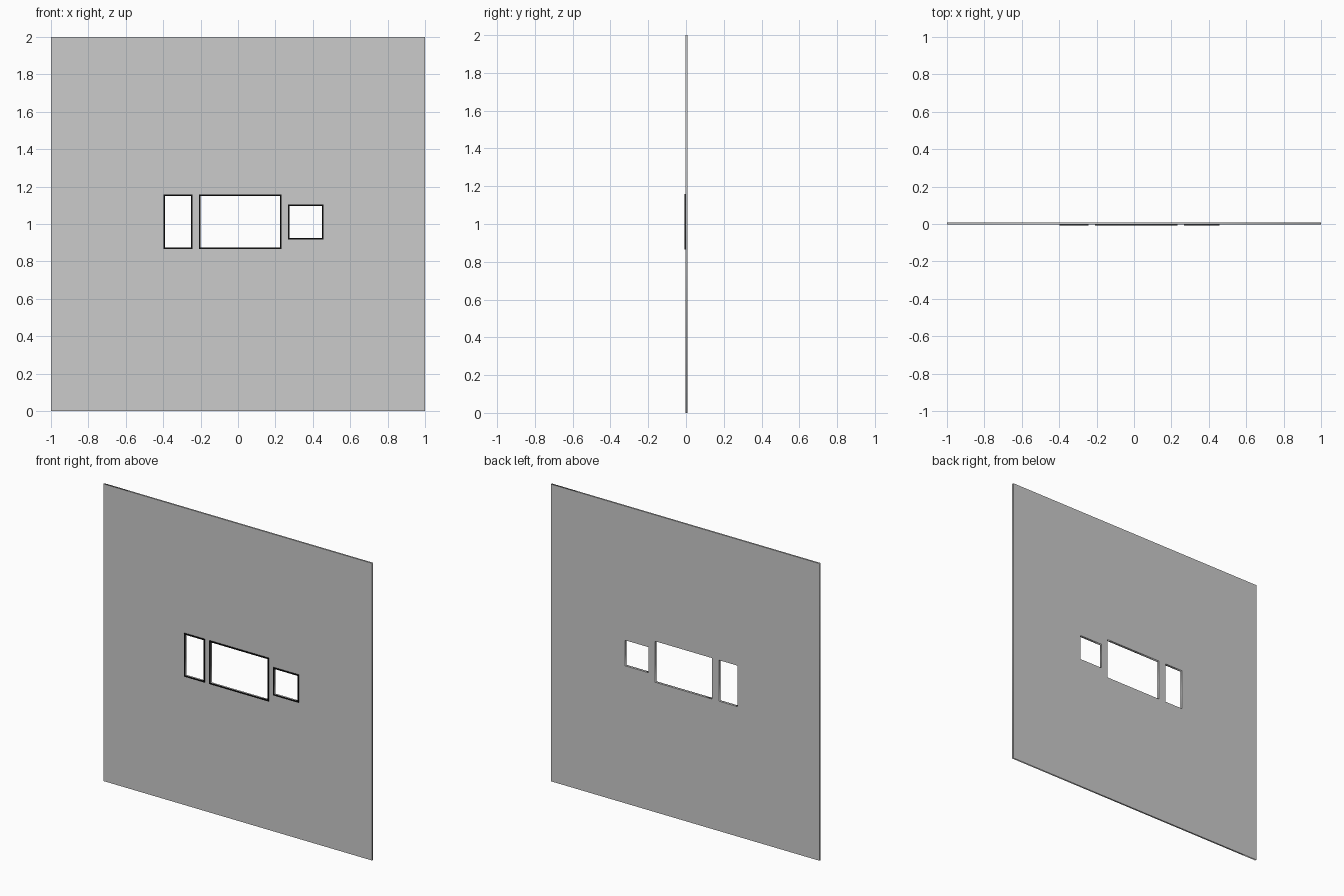
import bpy
from math import pi

if "Cube" in bpy.data.objects:
    bpy.data.objects.remove(bpy.data.objects["Cube"])

BORDER = 0.008
# Window openings with frame, outer edges: name, x0, x1, z0, z1
WINDOWS = [
    ("left_window_frame", -0.397, -0.243, 0.866, 1.158),
    ("middle_window_frame", -0.209, 0.233, 0.866, 1.158),
    ("right_window_frame", 0.267, 0.456, 0.917, 1.105),
]


def inset(r, d):
    return (r[0] + d, r[1] - d, r[2] + d, r[3] - d)


def plate(name, outer, holes, y0, y1):
    """Flat upright plate with rectangular holes, made from a filled curve."""
    curve = bpy.data.curves.new(name, 'CURVE')
    curve.dimensions = '2D'
    curve.fill_mode = 'BOTH'
    curve.extrude = (y1 - y0) / 2
    for x0, x1, z0, z1 in [outer] + holes:
        s = curve.splines.new('POLY')
        s.points.add(3)
        for p, (x, z) in zip(s.points, [(x0, z0), (x1, z0), (x1, z1), (x0, z1)]):
            p.co = (x, z, 0, 1)
        s.use_cyclic_u = True
    ob = bpy.data.objects.new(name, curve)
    bpy.context.collection.objects.link(ob)
    ob.rotation_euler.x = pi / 2
    ob.location.y = (y0 + y1) / 2
    bpy.ops.object.select_all(action='DESELECT')
    ob.select_set(True)
    bpy.context.view_layer.objects.active = ob
    bpy.ops.object.convert(target='MESH')
    return bpy.context.object


black = bpy.data.materials.new("black_frame")
black.diffuse_color = (0.005, 0.005, 0.005, 1)
black.use_nodes = True
black.node_tree.nodes["Principled BSDF"].inputs["Base Color"].default_value = black.diffuse_color

# Wall panel with three openings
openings = [inset(w[1:], BORDER) for w in WINDOWS]
plate("wall_panel", (-1, 1, 0, 2), openings, -0.003, 0.008)

# Thin black frames on the front face
for name, *r in WINDOWS:
    frame = plate(name, tuple(r), [inset(r, BORDER)], -0.008, -0.003)
    frame.data.materials.clear()
    frame.data.materials.append(black)
